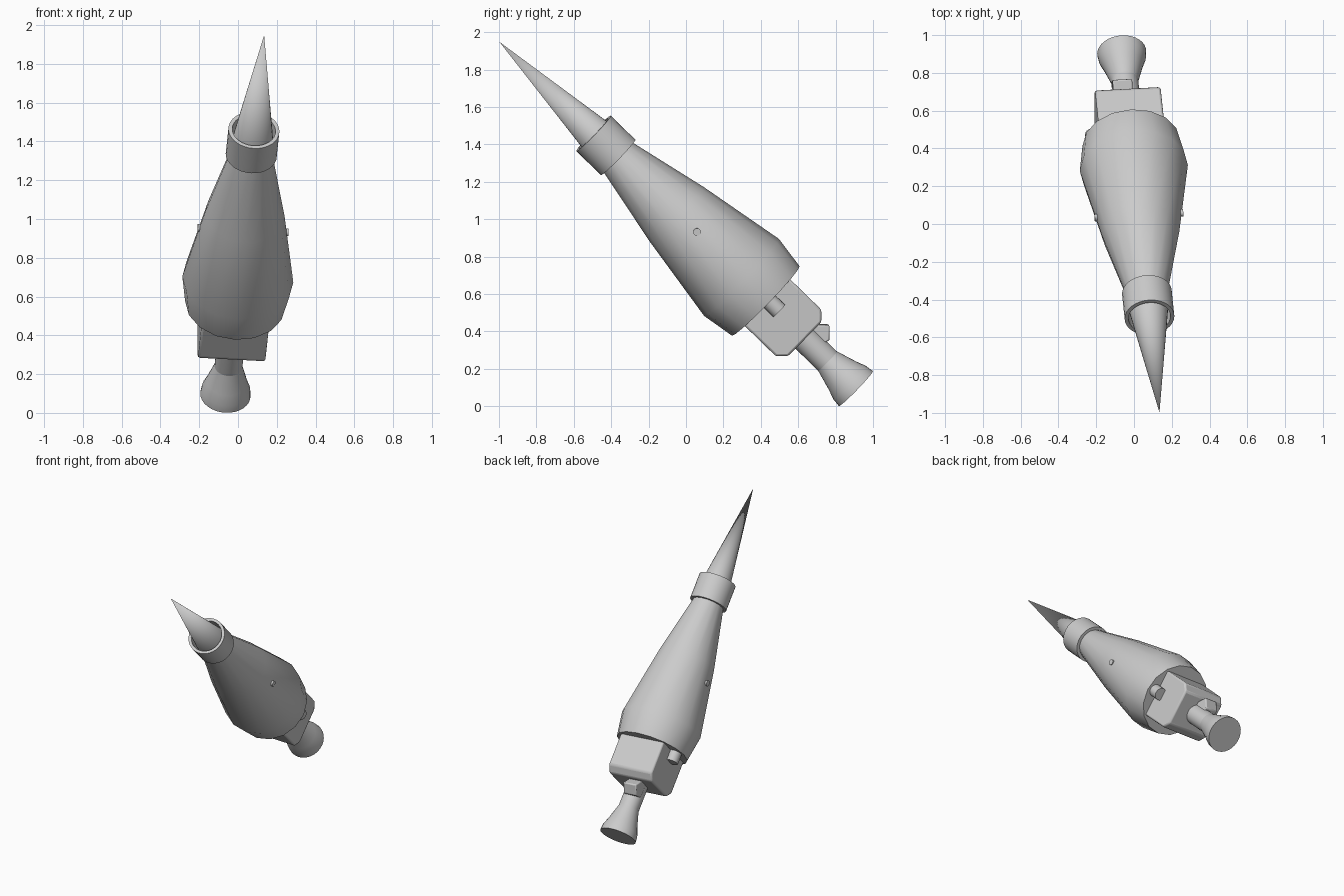
import bpy, bmesh
from math import pi, cos, sin
from mathutils import Matrix, Vector

cube = bpy.data.objects.get("Cube")
if cube:
    bpy.data.objects.remove(cube)

# Leaning frame: local z runs from the nozzle mouth to the nose tip
base = Vector((-0.065, 0.908, 0.094))
axis = (Vector((0.135, -1.0, 1.95)) - base).normalized()
side = (Vector((1, 0, 0)) - axis * axis.x).normalized()
lift = axis.cross(side)
FRAME = Matrix.Translation(base) @ Matrix((side, lift, axis)).transposed().to_4x4()
LENGTH = 2.666

grey = bpy.data.materials.new("light_grey")
grey.use_nodes = True
colour = (0.6, 0.6, 0.6, 1)
grey.diffuse_color = colour
grey.node_tree.nodes["Principled BSDF"].inputs["Base Color"].default_value = colour


def finish(name, bm, angle=35, bevel=0):
    bmesh.ops.remove_doubles(bm, verts=bm.verts, dist=1e-5)
    bmesh.ops.recalc_face_normals(bm, faces=bm.faces)
    mesh = bpy.data.meshes.new(name)
    bm.to_mesh(mesh)
    bm.free()
    mesh.materials.append(grey)
    obj = bpy.data.objects.new(name, mesh)
    bpy.context.collection.objects.link(obj)
    obj.matrix_world = FRAME
    if bevel:
        mod = obj.modifiers.new("soft_edges", "BEVEL")
        mod.width = bevel
        mod.segments = 2
    bpy.ops.object.select_all(action="DESELECT")
    bpy.context.view_layer.objects.active = obj
    obj.select_set(True)
    bpy.ops.object.shade_smooth_by_angle(angle=angle * pi / 180)
    return obj


def lathe(name, profile, sides=32):
    """Spin (radius, height) points around the long axis."""
    bm = bmesh.new()
    verts = [bm.verts.new((r, 0, h)) for r, h in profile]
    edges = [bm.edges.new(pair) for pair in zip(verts, verts[1:])]
    bmesh.ops.spin(bm, geom=verts + edges, cent=(0, 0, 0), axis=(0, 0, 1),
                   angle=2 * pi, steps=sides, use_duplicate=False)
    return finish(name, bm)


def slab(name, outline, x, half, bevel):
    """Extrude a (depth, height) outline sideways."""
    bm = bmesh.new()
    face = bm.faces.new([bm.verts.new((x - half, v, h)) for v, h in outline])
    new = bmesh.ops.extrude_face_region(bm, geom=[face])["geom"]
    moved = [g for g in new if isinstance(g, bmesh.types.BMVert)]
    bmesh.ops.translate(bm, verts=moved, vec=(2 * half, 0, 0))
    return finish(name, bm, bevel=bevel)


def rod(name, matrix, radius, depth):
    bm = bmesh.new()
    bmesh.ops.create_cone(bm, cap_ends=True, segments=20, radius1=radius,
                          radius2=radius, depth=depth, matrix=matrix)
    return finish(name, bm)


# Main hull and nose
lathe("hull", [(0, 0.674), (0.259, 0.674), (0.287, 0.855), (0.205, 1.341),
               (0.106, 1.8), (0, 1.8)], 16)
lathe("collar", [(0.1, 1.778), (0.132, 1.778), (0.132, 1.962), (0.112, 1.962),
                 (0.112, 1.85), (0, 1.85)])
lathe("nose_spike", [(0, 1.84), (0.112, 1.84), (0, LENGTH)])

# Engine
lathe("nozzle", [(0, 0), (0.13, 0), (0.125, 0.045), (0.105, 0.1),
                 (0.072, 0.212), (0, 0.212)])
lathe("nozzle_neck", [(0, 0.2), (0.072, 0.2), (0.072, 0.41), (0, 0.41)])
slab("engine_block", [(-0.174, 0.76), (-0.174, 0.44), (-0.127, 0.393),
                      (0.127, 0.393), (0.174, 0.44), (0.174, 0.76)], 0, 0.174, 0.012)
slab("fuel_elbow", [(0.02, 0.4), (0.09, 0.4), (0.146, 0.341), (0.088, 0.284),
                    (0.02, 0.3)], -0.022, 0.052, 0.008)

# Paired thruster pegs and hull pins
for label, s in (("left", 1), ("right", -1)):
    rod(label + "_peg", Matrix.Translation((s * 0.195, 0.012, 0.645)), 0.045, 0.09)
    rod(label + "_pin", Matrix.Translation((s * 0.22, 0.008, 1.213))
        @ Matrix.Rotation(pi / 2, 4, "Y"), 0.02, 0.03)
